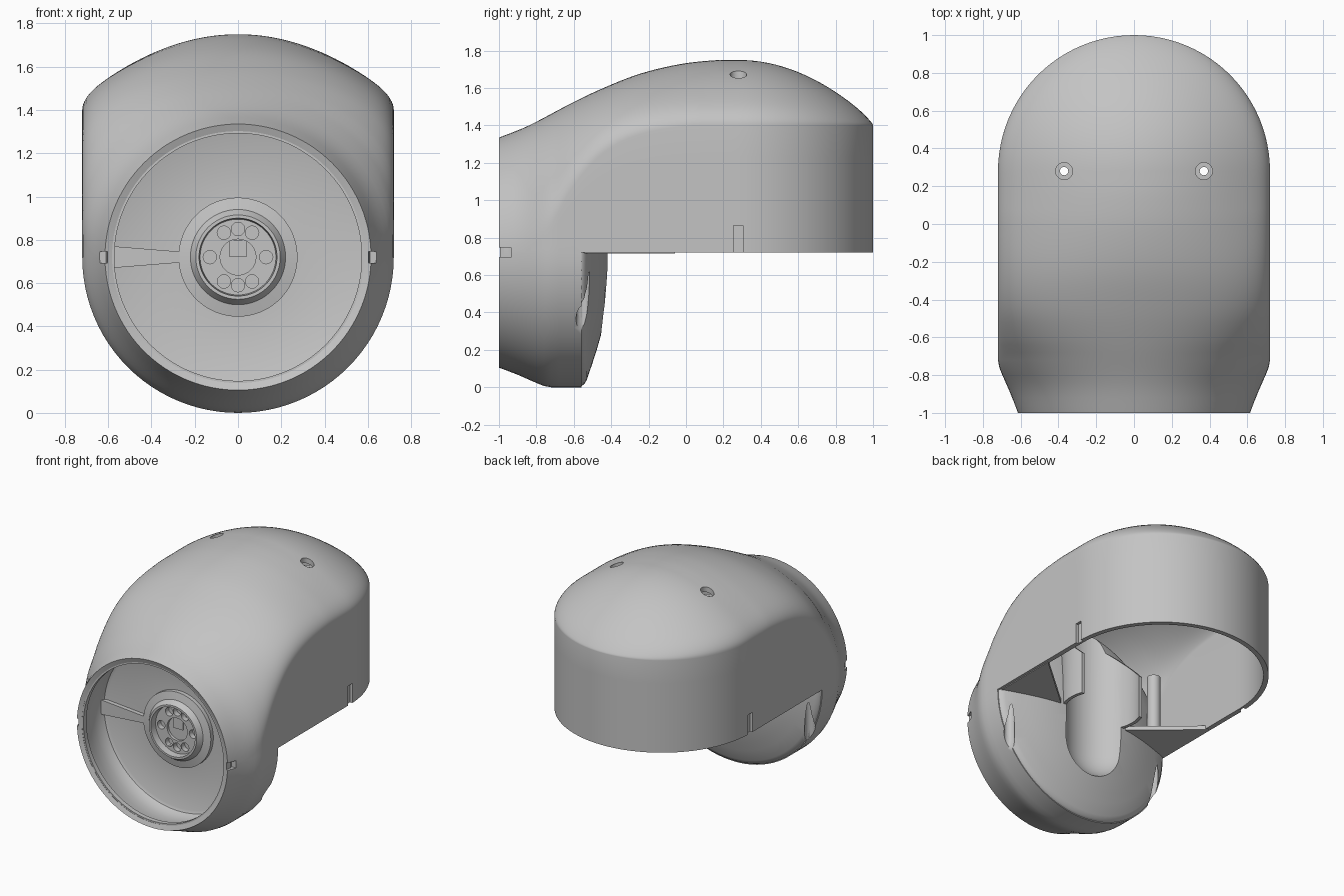
import bpy, bmesh, math
from mathutils import Vector, Matrix

if "Cube" in bpy.data.objects:
    bpy.data.objects.remove(bpy.data.objects["Cube"], do_unlink=True)

grey = bpy.data.materials.new("plain_grey")
grey.use_nodes = True
grey.diffuse_color = (0.55, 0.55, 0.55, 1)
grey.node_tree.nodes["Principled BSDF"].inputs["Base Color"].default_value = grey.diffuse_color

C = 0.72       # height of the round front axis
R = 0.72       # half width of the body
BACK = 0.28    # centre of the rounded back end
BORE = -0.325  # centre of the vertical bore behind the bulkhead


def make(name, bm):
    mesh = bpy.data.meshes.new(name)
    bm.to_mesh(mesh)
    bm.free()
    obj = bpy.data.objects.new(name, mesh)
    bpy.context.collection.objects.link(obj)
    mesh.materials.append(grey)
    return obj


def smooth(obj, degrees=35):
    bpy.ops.object.select_all(action='DESELECT')
    obj.select_set(True)
    bpy.context.view_layer.objects.active = obj
    bpy.ops.object.shade_smooth_by_angle(angle=math.radians(degrees))


def bake(obj, cutters):
    """Cut every cutter out of obj, apply its modifiers, drop the cutters."""
    for cutter in cutters:
        cutter.hide_render = True
        mod = obj.modifiers.new("cut", 'BOOLEAN')
        mod.operation, mod.solver, mod.object = 'DIFFERENCE', 'EXACT', cutter
    graph = bpy.context.evaluated_depsgraph_get()
    graph.update()
    mesh = bpy.data.meshes.new_from_object(obj.evaluated_get(graph))
    obj.modifiers.clear()
    obj.data = mesh
    for cutter in cutters:
        bpy.data.objects.remove(cutter, do_unlink=True)


def box(name, x, y, z):
    bm = bmesh.new()
    size = Matrix.Diagonal((x[1] - x[0], y[1] - y[0], z[1] - z[0], 1))
    mid = Vector((sum(x) / 2, sum(y) / 2, sum(z) / 2))
    bmesh.ops.create_cube(bm, size=1, matrix=Matrix.Translation(mid) @ size)
    return make(name, bm)


def rod(name, centre, radius, length, axis='Z', segments=32):
    bm = bmesh.new()
    turn = Matrix.Rotation(math.pi / 2, 4, 'X') if axis == 'Y' else Matrix()
    bmesh.ops.create_cone(bm, cap_ends=True, segments=segments, radius1=radius, radius2=radius,
                          depth=length, matrix=Matrix.Translation(centre) @ turn)
    return make(name, bm)


def hull(name, points):
    bm = bmesh.new()
    for p in points:
        bm.verts.new(p)
    bmesh.ops.convex_hull(bm, input=bm.verts)
    bmesh.ops.recalc_face_normals(bm, faces=bm.faces)
    return make(name, bm)


def grid(bm, rows, closed=False):
    rows = [[bm.verts.new(p) for p in row] for row in rows]
    for a, b in zip(rows, rows[1:] + (rows[:1] if closed else [])):
        for i in range(len(a) - 1):
            bm.faces.new((a[i], a[i + 1], b[i + 1], b[i]))


def tidy(bm):
    bmesh.ops.remove_doubles(bm, verts=bm.verts, dist=0.0002)
    bmesh.ops.recalc_face_normals(bm, faces=bm.faces)
    top = max(bm.faces, key=lambda f: f.calc_center_median().z)
    if top.normal.z < 0:
        bmesh.ops.reverse_faces(bm, faces=bm.faces)


def revolve(name, profile, segments=96):
    """Spin (radius, y) points about the front axis."""
    bm = bmesh.new()
    angles = [math.tau * (k + 0.5) / segments for k in range(segments)]
    grid(bm, [[(r * math.cos(a), y, C + r * math.sin(a)) for r, y in profile] for a in angles], True)
    tidy(bm)
    return make(name, bm)


def curve(table, x):
    """Smooth interpolation through a short table."""
    i = max(k for k in range(len(table) - 1) if k == 0 or table[k][0] <= x)

    def slope(k):
        a, b = table[max(k - 1, 0)], table[min(k + 1, len(table) - 1)]
        return (b[1] - a[1]) / (b[0] - a[0])
    (x0, v0), (x1, v1) = table[i], table[i + 1]
    d = x1 - x0
    t = (x - x0) / d
    return (v0 * (1 + 2 * t) * (1 - t) ** 2 + v1 * t * t * (3 - 2 * t)
            + d * slope(i) * t * (1 - t) ** 2 + d * slope(i + 1) * t * t * (t - 1))


# Outer shell: half sections swept down one side, round the back and up the other
ridge = [(-1, 1.335), (-.85, 1.395), (-.62, 1.515), (-.46, 1.592), (-.25, 1.675),
         (-.03, 1.728), (.15, 1.748), (.28, 1.75)]
shoulder = [(-1, C), (-.85, .745), (-.72, .87), (-.62, 1.05), (-.46, 1.24), (-.25, 1.35), (.05, 1.4), (.28, 1.4)]
width = [(-1, .615), (-.9, .653), (-.82, .688), (-.76, .713), (-.72, R), (.28, R)]


def half_section(y, phi):
    """Round at the front, blending to a shallow arch with a filleted edge."""
    top, w = curve(ridge, y), min(R, curve(width, y))
    side = min(1.4, max(C, curve(shoulder, y)))
    u = min(1, max(0, (y + .75) / .95))
    arch = u * u * (3 - 2 * u)
    drop = .83 + .11 * math.sin(phi) ** 2
    pts = []
    for k in range(29):
        a = math.pi / 2 * k / 28
        t = math.sin(a)
        flat = (1 - drop * t * t) * math.sqrt(max(0, 1 - t ** 30))
        lift = (1 - arch) * math.cos(a) + arch * flat
        pts.append((w * t, side + (top - side) * lift))
    pts += [(w, side + (C - side) * k / 4) for k in range(1, 5)]
    return [(r * math.cos(phi), y + r * math.sin(phi), z) for r, z in pts]


stations = [-1 + 0.04 * k for k in range(33)]
rows = [half_section(y, 0) for y in stations]
rows += [half_section(BACK, math.pi * k / 48) for k in range(1, 48)]
rows += [half_section(y, math.pi) for y in reversed(stations)]
bm = bmesh.new()
grid(bm, rows)
# round belly under the front end
belly = []
for y in stations[:12]:
    w = min(R, curve(width, y))
    belly.append([(w * math.cos(math.pi * k / 48), y, C - w * math.sin(math.pi * k / 48)) for k in range(49)])
grid(bm, belly)
tidy(bm)
shell = make("outer_shell", bm)
wall = shell.modifiers.new("wall", 'SOLIDIFY')
wall.thickness, wall.offset = 0.035, -1


def screw_channels():
    return [rod("channel_cutter", (s * .625, -.552, .49), .036, .42) for s in (-1, 1)]


cuts = screw_channels()
for s in (-1, 1):
    cuts.append(rod("top_hole_cutter", (s * .37, BACK, 1.7), .045, .4))
    cuts.append(box("side_slot_cutter", sorted((s * .7, s * .8)), (.255, .305), (.6, .865)))
    cuts.append(box("rim_notch_cutter", sorted((s * .603, s * .8)), (-1.1, -.935), (C - .027, C + .027)))
bake(shell, cuts)
smooth(shell, 50)

# Bulkhead: rounded recess with a flat floor and raised hub, domed and bored on the back
bulkhead = revolve("front_bulkhead", [
    (0, -.71), (.175, -.71), (.18, -.76), (.195, -.76), (.22, -.722), (.275, -.71), (.275, -.68),
    (.59, -.68), (.61, -.69), (.625, -.72), (.632, -.78), (.625, -.85), (.61, -.92),
    (.63, -.92), (.66, -.86), (.685, -.78), (.7, -.68), (.715, -.6), (.715, -.562), (.705, -.545), (.68, -.53),
    (.6, -.503), (.53, -.48), (.45, -.457), (.35, -.434), (.25, -.42), (.12, -.412), (0, -.41)])
cuts = screw_channels()
cuts.append(rod("bore_cutter", (0, BORE, 1.25), .256, 1.5, segments=64))
bm = bmesh.new()
bmesh.ops.create_uvsphere(bm, u_segments=48, v_segments=24, radius=.2555,
                          matrix=Matrix.Translation((0, BORE, .503)))
cuts.append(make("bore_end_cutter", bm))
cuts.append(rod("hub_centre_cutter", (0, -.74, C), .083, .1, 'Y'))
for degrees in (0, 60, 90, 120, 180, 240, 270, 300):
    a = math.radians(degrees)
    cuts.append(rod("hub_hole_cutter", (.13 * math.cos(a), -.73, C + .13 * math.sin(a)), .031, .12, 'Y', 20))
bake(bulkhead, cuts)
smooth(bulkhead)

# Small key in the hub centre, lip inside the rim, and the tapered spoke
box("hub_key", (-.04, .04), (-.7, -.68), (C, C + .08))
smooth(revolve("rim_lip", [(.6, -.985), (.572, -.985), (.572, -.95), (.61, -.95), (.6, -.985)]))
hull("spoke", [(x, y, C + s * h) for x, h in ((-.64, .055), (-.265, .025))
               for y in (-.711, -.66) for s in (-1, 1)])

# Curved guide wall continuing the bore up towards the roof, with a sloping top
guide = rod("bore_guide", (0, BORE, 1.06), .28, .68, segments=64)
bake(guide, [rod("guide_cutter", (0, BORE, 1.06), .256, 1, segments=64),
             box("guide_trim_cutter", (-.5, .5), (-.23, .3), (.5, 1.7)),
             hull("guide_slope_cutter", [(x, y, z) for x in (-.5, .5)
                                         for y, z in ((-.65, 1.45), (-.1, .9), (-.1, 1.8), (-.65, 1.8))])])
smooth(guide)

# Underside corner flanges, screw posts and hole seats on both sides
for s, side in ((-1, "right"), (1, "left")):
    hull(side + "_flange", [(s * x, y, z) for x, y in ((.7, -.06), (.7, -.55), (.25, -.55), (.25, -.45))
                            for z in (.715, .745)])
    smooth(rod(side + "_screw_post", (s * .55, -.45, .98), .045, .5))
    seat = rod(side + "_hole_seat", (s * .37, BACK, 1.59), .055, .08)
    bake(seat, [rod("seat_cutter", (s * .37, BACK, 1.59), .022, .3)])
    smooth(seat)
